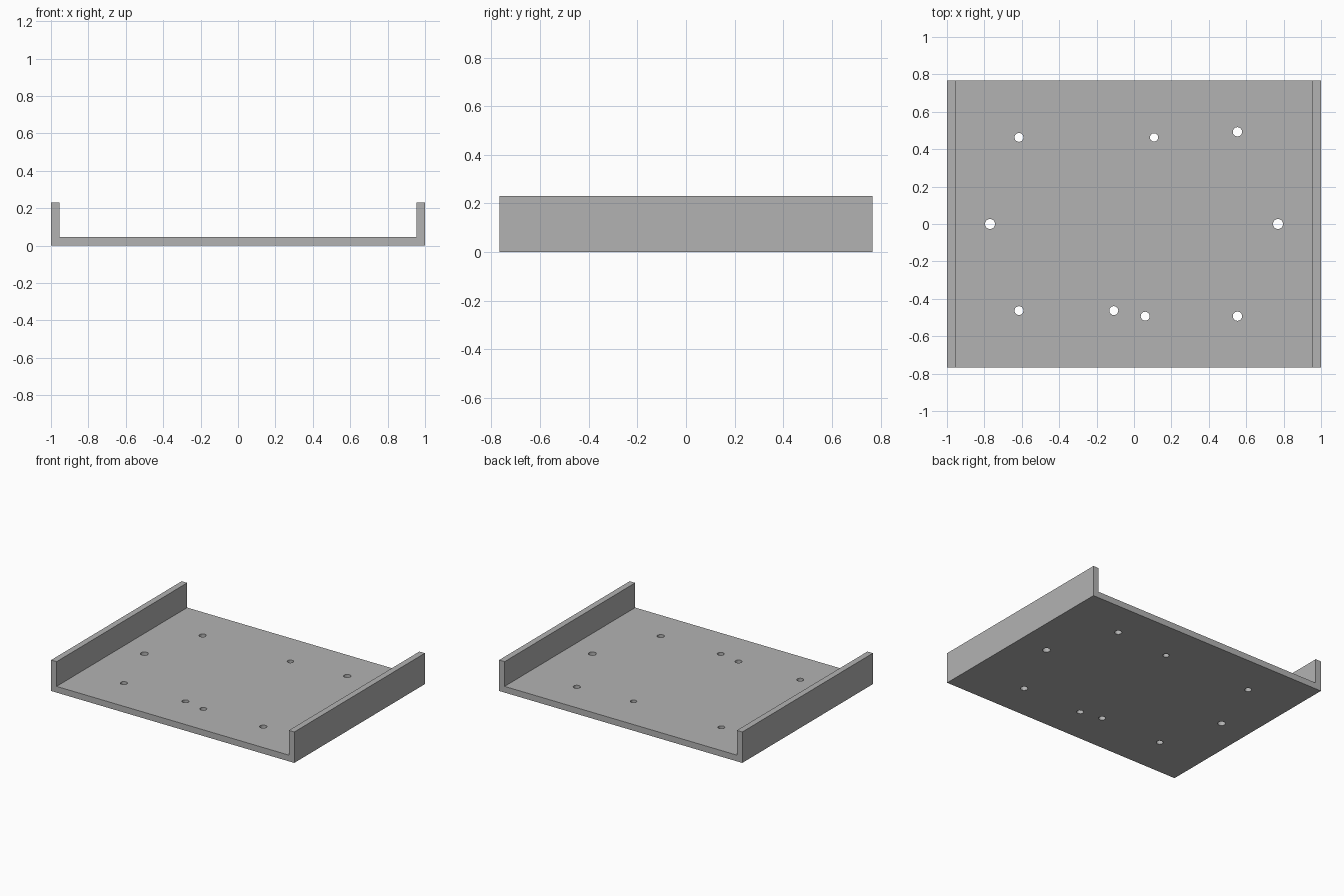
import bpy
import bmesh

cube = bpy.data.objects.get("Cube")
if cube:
    bpy.data.objects.remove(cube, do_unlink=True)

HALF_X, HALF_Y = 1.0, 0.767
WALL, FLOOR, HEIGHT = 0.045, 0.046, 0.23

grey = bpy.data.materials.new("plain grey")
grey.use_nodes = True
colour = (0.45, 0.45, 0.45, 1)
grey.diffuse_color = colour
grey.node_tree.nodes["Principled BSDF"].inputs["Base Color"].default_value = colour


def add_object(name, bm):
    mesh = bpy.data.meshes.new(name)
    bmesh.ops.recalc_face_normals(bm, faces=bm.faces[:])
    bm.to_mesh(mesh)
    bm.free()
    mesh.materials.append(grey)
    obj = bpy.data.objects.new(name, mesh)
    bpy.context.collection.objects.link(obj)
    return obj


# Tray: U-shaped profile pushed from front to back
inner = HALF_X - WALL
half = [(inner, FLOOR), (inner, HEIGHT), (HALF_X, HEIGHT), (HALF_X, 0)]
profile = half + [(-x, z) for x, z in reversed(half)]
bm = bmesh.new()
face = bm.faces.new([bm.verts.new((x, -HALF_Y, z)) for x, z in profile])
result = bmesh.ops.extrude_face_region(bm, geom=[face])
moved = [v for v in result["geom"] if isinstance(v, bmesh.types.BMVert)]
bmesh.ops.translate(bm, verts=moved, vec=(0, 2 * HALF_Y, 0))
tray = add_object("tray", bm)

# Mounting holes: x, y, radius
holes = [
    (-0.77, 0, 0.027), (0.77, 0, 0.027),
    (-0.615, 0.463, 0.024), (-0.615, -0.463, 0.024),
    (0.107, 0.463, 0.022), (-0.108, -0.463, 0.024),
    (0.553, 0.493, 0.025), (0.553, -0.493, 0.025),
    (0.06, -0.493, 0.024),
]
bm = bmesh.new()
for x, y, radius in holes:
    pin = bmesh.ops.create_cone(bm, cap_ends=True, segments=16,
                                radius1=radius, radius2=radius, depth=0.3)
    bmesh.ops.translate(bm, verts=pin["verts"], vec=(x, y, 0))
cutter = add_object("hole_cutter", bm)
cutter.hide_render = True
cutter.hide_viewport = True

cut = tray.modifiers.new("mounting holes", "BOOLEAN")
cut.operation = "DIFFERENCE"
cut.solver = "EXACT"
cut.object = cutter

# Bake the holes into the tray, then drop the cutter
bpy.context.view_layer.update()
baked = bpy.data.meshes.new_from_object(
    tray.evaluated_get(bpy.context.evaluated_depsgraph_get()))
tray.modifiers.clear()
tray.data = baked
bpy.data.objects.remove(cutter, do_unlink=True)
